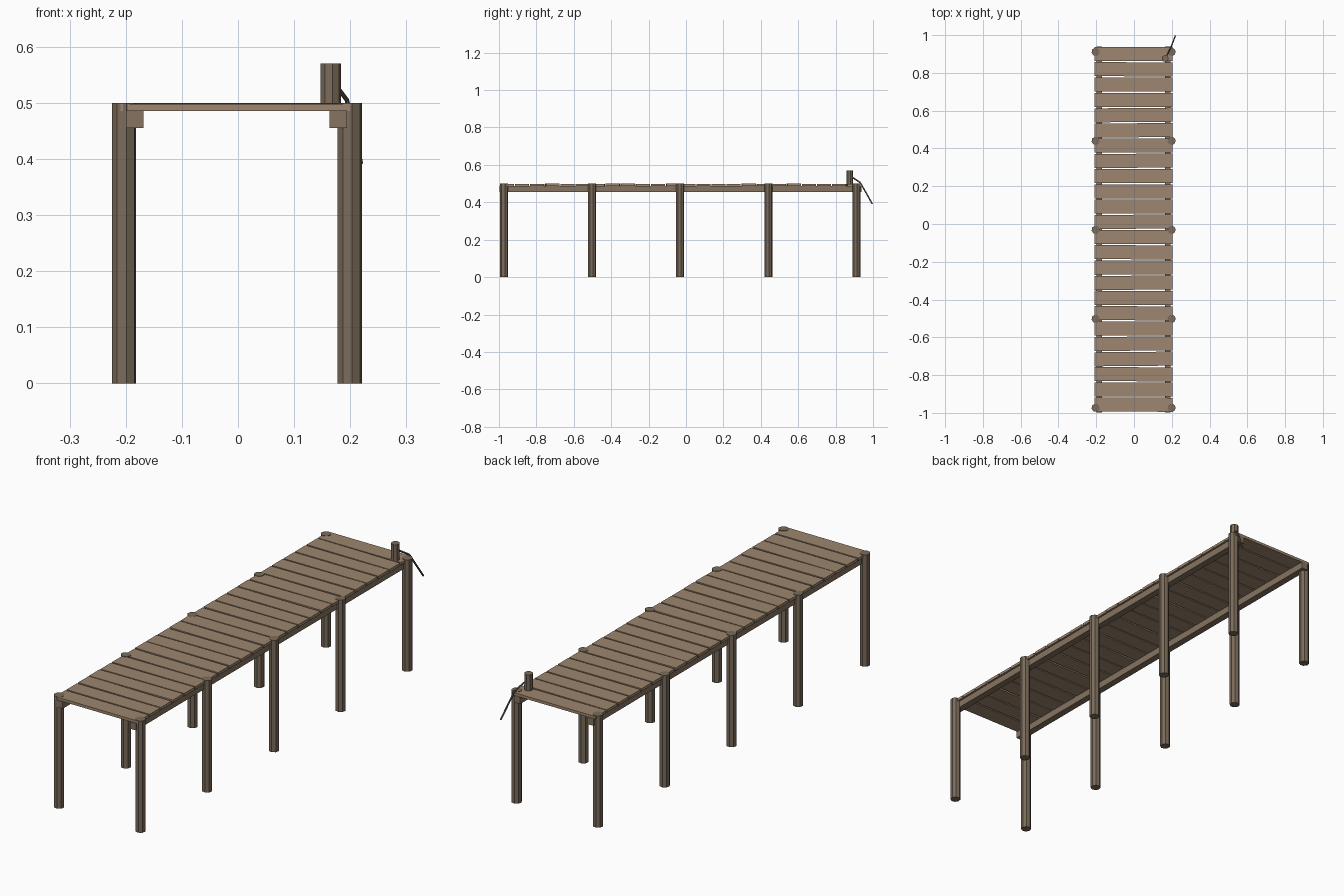
import bpy, random
from math import pi
from mathutils import Vector

if "Cube" in bpy.data.objects:
    bpy.data.objects.remove(bpy.data.objects["Cube"])

random.seed(4)


def material(name, rgb):
    m = bpy.data.materials.new(name)
    m.diffuse_color = (*rgb, 1)
    m.use_nodes = True
    m.node_tree.nodes["Principled BSDF"].inputs["Base Color"].default_value = m.diffuse_color
    return m


PLANK = material("plank_wood", (0.34, 0.24, 0.16))
BEAM = material("beam_wood", (0.24, 0.175, 0.12))
POST = material("post_wood", (0.20, 0.15, 0.105))
ROPE = material("rope_fibre", (0.15, 0.13, 0.10))


def box(name, center, size, mat, turn=0.0):
    bpy.ops.mesh.primitive_cube_add(size=1, location=center, rotation=(0, 0, turn))
    ob = bpy.context.object
    ob.name = name
    ob.scale = size
    ob.data.materials.append(mat)
    return ob


def rod(name, a, b, radius, sides, mat, turn=0.0):
    a, b = Vector(a), Vector(b)
    d = b - a
    bpy.ops.mesh.primitive_cylinder_add(vertices=sides, radius=radius,
                                        depth=d.length, location=(a + b) / 2)
    ob = bpy.context.object
    ob.name = name
    ob.rotation_mode = 'QUATERNION'
    ob.rotation_quaternion = d.to_track_quat('Z', 'Y')
    if turn:
        ob.rotation_mode = 'XYZ'
        ob.rotation_euler = (0, 0, turn)
    ob.data.materials.append(mat)
    return ob


# Deck boards, laid slightly unevenly
Y0, Y1, COUNT = -0.997, 0.94, 24
pitch = (Y1 - Y0) / COUNT
for i in range(COUNT):
    edge = i in (0, COUNT - 1)
    turn = random.uniform(-0.011, 0.011) * (0.3 if edge else 1)
    z = 0.4925 + random.uniform(-0.0008, 0.0008)
    box(f"deck_board_{i + 1}", (-0.003, Y0 + pitch * (i + 0.5), z),
        (0.412, pitch - 0.0065, 0.0125), PLANK, turn)

# Long beams under the deck
for side, x in (("left", -0.184), ("right", 0.1785)):
    box(f"{side}_beam", (x, -0.029, 0.471), (0.031, 1.936, 0.031), BEAM)

# Posts in five pairs
for i in range(5):
    y = -0.973 + 0.471 * i
    for side, x in (("left", -0.203), ("right", 0.199)):
        rod(f"{side}_post_{i + 1}", (x, y, 0), (x, y, 0.5), 0.022, 8, POST, pi / 16)

# Mooring bollard
rod("bollard", (0.165, 0.876, 0.488), (0.165, 0.876, 0.57), 0.0185, 8, POST, pi / 16)

# Rope hanging over the end
path = [(0.168, 0.88, 0.54), (0.194, 0.932, 0.505), (0.219, 0.996, 0.392)]
for i in range(2):
    rod(f"rope_{i + 1}", path[i], path[i + 1], 0.004, 6, ROPE)
